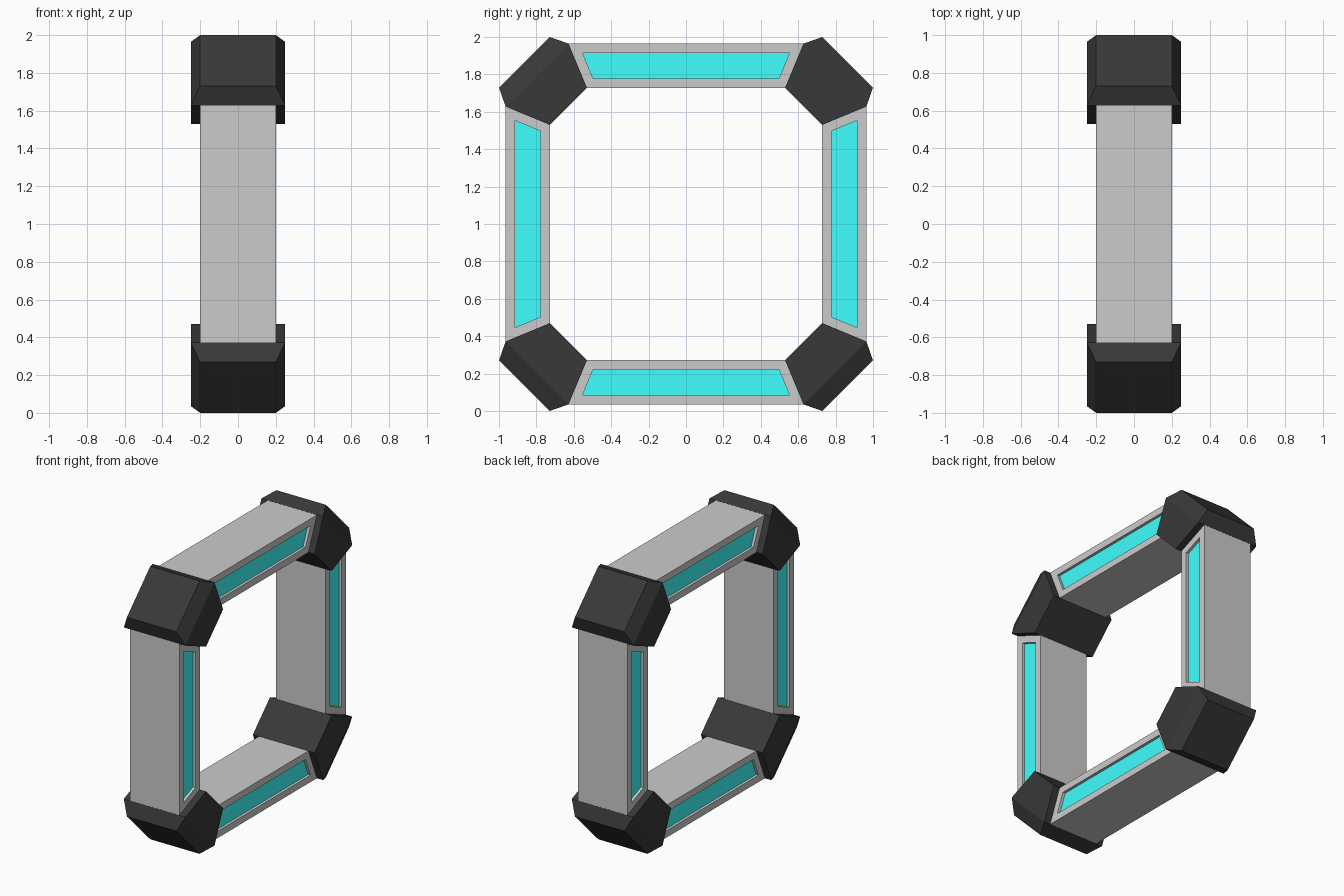
import bpy, bmesh, math
from mathutils import Vector, Matrix

if "Cube" in bpy.data.objects:
    bpy.data.objects.remove(bpy.data.objects["Cube"])


def material(name, rgb):
    m = bpy.data.materials.new(name)
    m.diffuse_color = (*rgb, 1)
    m.use_nodes = True
    m.node_tree.nodes["Principled BSDF"].inputs["Base Color"].default_value = m.diffuse_color
    return m


GREY = material("grey_shell", (0.8, 0.8, 0.8))
BLACK = material("black_joint", (0.04, 0.04, 0.04))
CYAN = material("cyan_glow", (0.05, 1.0, 1.0))


def loft(bm, sections):
    """Stack rectangles given as (half x, half y, z); returns the faces."""
    rings = [[bm.verts.new((sx * hx, sy * hy, z))
              for sx, sy in ((-1, -1), (1, -1), (1, 1), (-1, 1))]
             for hx, hy, z in sections]
    bm.faces.new(rings[0][::-1])
    bm.faces.new(rings[-1])
    for a, b in zip(rings, rings[1:]):
        for i in range(4):
            j = (i + 1) % 4
            bm.faces.new((a[i], a[j], b[j], b[i]))
    bmesh.ops.recalc_face_normals(bm, faces=bm.faces[:])
    bm.normal_update()


def finish(bm, name, angle, mats):
    # parts are modelled pointing up, then turned around the ring centre
    bm.transform(Matrix.Translation((0, 0, 1)) @ Matrix.Rotation(angle, 4, 'X'))
    me = bpy.data.meshes.new(name)
    bm.to_mesh(me)
    bm.free()
    for m in mats:
        me.materials.append(m)
    bpy.context.collection.objects.link(bpy.data.objects.new(name, me))


def bar(name, angle):
    bm = bmesh.new()
    loft(bm, [(0.2, 0.53, 0.727), (0.2, 0.628, 0.964)])
    sides = [f for f in bm.faces if abs(f.normal.x) > 0.9]
    # framed, recessed light panel on both sides
    bmesh.ops.inset_individual(bm, faces=sides, thickness=0.05, use_even_offset=True)
    panels = bmesh.ops.extrude_discrete_faces(bm, faces=sides)["faces"]
    for f in panels:
        shift = Vector((-0.02 if f.calc_center_median().x > 0 else 0.02, 0, 0))
        bmesh.ops.translate(bm, verts=f.verts[:], vec=shift)
        f.material_index = 1
    finish(bm, name, angle, [GREY, CYAN])


def joint(name, angle):
    # wedge block with a tapered outer cap
    bm = bmesh.new()
    loft(bm, [(0.25, 0.14, 0.889), (0.25, 0.238, 1.126), (0.2, 0.191, 1.223)])
    finish(bm, name, angle, [BLACK])


# four bars and four corner joints around the ring
for i, side in enumerate(("top", "front", "bottom", "back")):
    bar(side + "_bar", i * math.pi / 2)
for i, side in enumerate(("top_front", "bottom_front", "bottom_back", "top_back")):
    joint(side + "_joint", math.pi / 4 + i * math.pi / 2)
